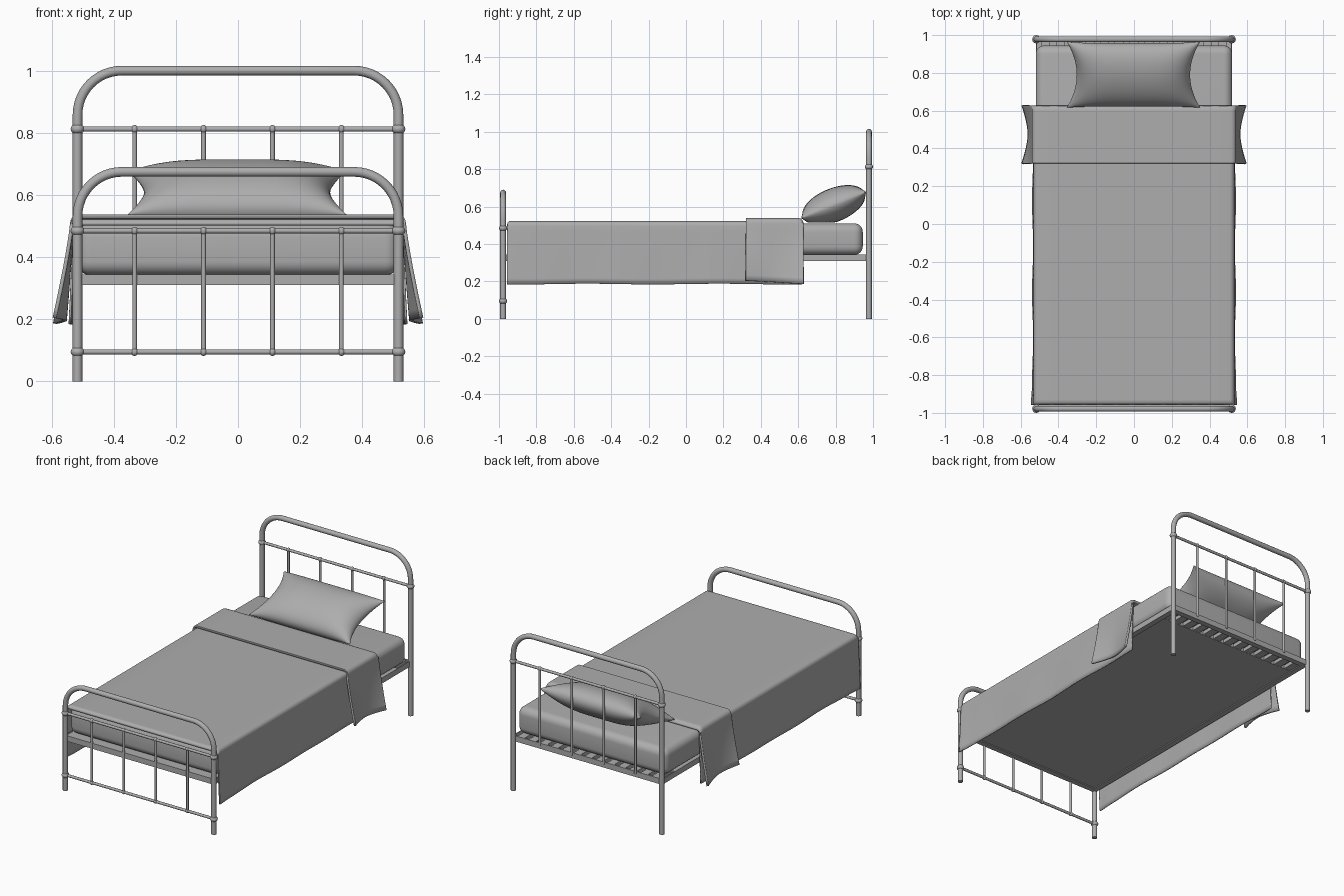
import bpy, bmesh, math
from mathutils import Matrix

if "Cube" in bpy.data.objects:
    bpy.data.objects.remove(bpy.data.objects["Cube"])

PX, EY = 0.517, 0.978          # post x, end-frame y
SPINDLES = (-0.333, -0.111, 0.111, 0.333)
GREY = bpy.data.materials.new("mid_grey")
GREY.diffuse_color = (0.42, 0.42, 0.42, 1)
GREY.use_nodes = True
GREY.node_tree.nodes["Principled BSDF"].inputs["Base Color"].default_value = GREY.diffuse_color


def shade(ob, angle):
    ob.data.materials.clear()
    ob.data.materials.append(GREY)
    bpy.ops.object.shade_smooth_by_angle(angle=math.radians(angle))


def select_only(ob):
    bpy.context.collection.objects.link(ob)
    bpy.ops.object.select_all(action='DESELECT')
    ob.select_set(True)
    bpy.context.view_layer.objects.active = ob


def finish(name, bm, smooth=40):
    bmesh.ops.recalc_face_normals(bm, faces=bm.faces)
    me = bpy.data.meshes.new(name)
    bm.to_mesh(me)
    bm.free()
    ob = bpy.data.objects.new(name, me)
    select_only(ob)
    shade(ob, smooth)
    return ob


def tube(name, points, radius):
    cu = bpy.data.curves.new(name, 'CURVE')
    cu.dimensions = '3D'
    cu.bevel_depth, cu.bevel_resolution, cu.use_fill_caps = radius, 4, True
    sp = cu.splines.new('POLY')
    sp.points.add(len(points) - 1)
    for p, co in zip(sp.points, points):
        p.co = (*co, 1)
    select_only(bpy.data.objects.new(name, cu))
    bpy.ops.object.convert(target='MESH')
    shade(bpy.context.view_layer.objects.active, 40)


def knobs(name, places, r, h):
    bm = bmesh.new()
    for p in places:
        bmesh.ops.create_uvsphere(bm, u_segments=20, v_segments=12, radius=1,
            matrix=Matrix.Translation(p) @ Matrix.Diagonal((r, r, h, 1)))
    finish(name, bm)


def boxes(name, items, bevel=0.0):
    bm = bmesh.new()
    for x0, x1, y0, y1, z0, z1 in items:
        bmesh.ops.create_cube(bm, size=1,
            matrix=Matrix.Translation(((x0 + x1) / 2, (y0 + y1) / 2, (z0 + z1) / 2))
            @ Matrix.Diagonal((x1 - x0, y1 - y0, z1 - z0, 1)))
    if bevel:
        bmesh.ops.bevel(bm, geom=bm.edges[:], offset=bevel, segments=6,
                        profile=0.5, affect='EDGES')
    return finish(name, bm)


# Tubular head and foot frames
def end_frame(label, y, top, rails, spindle_low):
    R = 0.143
    arc = [(PX - R + R * math.cos(a), top - R + R * math.sin(a))
           for a in [math.pi / 2 * i / 12 for i in range(13)]]
    half = [(PX, 0)] + arc
    path = [(x, y, z) for x, z in half] + [(-x, y, z) for x, z in reversed(half)]
    tube(label + "_arch", path, 0.0155)
    for i, z in enumerate(rails):
        tube(f"{label}_rail_{i}", [(-PX, y, z), (PX, y, z)], 0.0085)
    for i, x in enumerate(SPINDLES):
        tube(f"{label}_spindle_{i}", [(x, y, spindle_low), (x, y, rails[0])], 0.0075)
    knobs(label + "_post_knobs", [(s * PX, y, z) for s in (-1, 1) for z in rails], 0.022, 0.017)
    knobs(label + "_spindle_knobs", [(x, y, z) for x in SPINDLES for z in rails], 0.0115, 0.013)


end_frame("headboard", EY, 1.001, [0.813], 0.33)
end_frame("footboard", -EY, 0.675, [0.485, 0.095], 0.095)

# Angle-iron bed frame, base panel and slat ends showing at the head
rails = []
for s in (-1, 1):
    rails.append((*sorted((s * 0.513, s * 0.52)), -0.975, 0.975, 0.31, 0.345))
    rails.append((*sorted((s * 0.485, s * 0.513)), -0.97, 0.97, 0.31, 0.316))
    rails.append((-0.513, 0.513, *sorted((s * 0.97, s * 0.98)), 0.31, 0.345))
    rails.append((-0.513, 0.513, *sorted((s * 0.945, s * 0.97)), 0.31, 0.316))
boxes("bed_frame", rails)
boxes("base_panel", [(-0.512, 0.512, -0.969, 0.85, 0.318, 0.344)])
boxes("slats", [(x - 0.024, x + 0.024, 0.84, 0.968, 0.319, 0.343)
                for x in [-0.468 + 0.078 * i for i in range(13)]])

# Mattress
boxes("mattress", [(-0.52, 0.52, -0.945, 0.945, 0.342, 0.51)], 0.045)


# Draped cloth: swept over the mattress, hanging on both sides
def drape(name, ys, half, top, hem, flare, drop, thick, r):
    bm = bmesh.new()
    rows = []
    for y in ys:
        d = drop(y)
        side = []
        for k in range(11):                      # hanging part, hem upward
            t = 1 - k / 10
            side.append((half + flare(y, t), hem(y) + (top - r - hem(y)) * (1 - t)))
        for k in range(1, 6):                    # rounded shoulder
            a = math.pi / 2 * k / 5
            side.append((half - r + r * math.cos(a), top - r + r * math.sin(a) - d))
        flat = [(half - r) * (1 - k / 6) for k in range(1, 12)]
        prof = [(-x, z) for x, z in side] + [(-x, top - d) for x in flat] \
            + [(x, z) for x, z in reversed(side)]
        rows.append([bm.verts.new((x, y, z)) for x, z in prof])
    for a, b in zip(rows, rows[1:]):
        for i in range(len(a) - 1):
            bm.faces.new((a[i], a[i + 1], b[i + 1], b[i]))
    ob = finish(name, bm, 60)
    # keep the outside of the cloth facing up so thickness grows inward
    if ob.data.polygons[len(rows[0]) // 2].normal.z < 0:
        ob.data.flip_normals()
    m = ob.modifiers.new("thickness", 'SOLIDIFY')
    m.thickness, m.offset = thick, -1


def span(a, b, n):
    return [a + (b - a) * i / n for i in range(n + 1)]


drape("blanket", [-0.957, -0.953, -0.945] + span(-0.93, 0.61, 48) + [0.62],
      0.531, 0.522, lambda y: 0.186 + 0.002 * math.sin(9 * y),
      lambda y, t: t * (0.006 + 0.003 * math.sin(13 * y)
                        + 0.008 * math.exp(-((y + 0.95) / 0.05) ** 2)),
      lambda y: 0.018 if y < -0.955 else 0.007 if y < -0.95 else 0.0, 0.007, 0.025)

drape("folded_blanket_top", [0.32, 0.322] + span(0.33, 0.605, 16) + [0.615, 0.622, 0.627],
      0.541, 0.538, lambda y: 0.205 - 0.06 * (y - 0.33),
      lambda y, t: t ** 1.2 * (0.022 + 0.034 * abs((y - 0.475) / 0.155) ** 1.6),
      lambda y: 0.012 if y < 0.321 else 0.02 if y > 0.625 else 0.01 if y > 0.62
      else 0.003 if y > 0.61 else 0.0, 0.012, 0.028)

# Pillow: inflated sheet with pinched corners, leaning on the headboard
bm = bmesh.new()
N, M = 40, 28
rot = Matrix.Translation((-0.003, 0.79, 0.608)) @ Matrix.Rotation(math.radians(22), 4, 'X')
for sgn in (1, -1):
    g = []
    for j in range(M + 1):
        v = math.sin(math.pi / 2 * (2 * j / M - 1))
        row = []
        for i in range(N + 1):
            u = math.sin(math.pi / 2 * (2 * i / N - 1))
            x = 0.353 * u * (1 - 0.15 * (1 - v * v))
            y = 0.188 * v * (1 - 0.06 * (1 - u ** 4))
            t = 0.09 * max(0, 1 - u ** 4) ** 0.6 * max(0, 1 - v ** 2) ** 0.48
            vert = bm.verts.new(rot @ Matrix.Translation((x, y, sgn * t)).translation)
            vert.co.z = max(vert.co.z, 0.515)
            row.append(vert)
        g.append(row)
    for a, b in zip(g, g[1:]):
        for i in range(N):
            bm.faces.new((a[i], a[i + 1], b[i + 1], b[i]))
bmesh.ops.remove_doubles(bm, verts=bm.verts[:], dist=0.0005)
finish("pillow", bm, 70)
